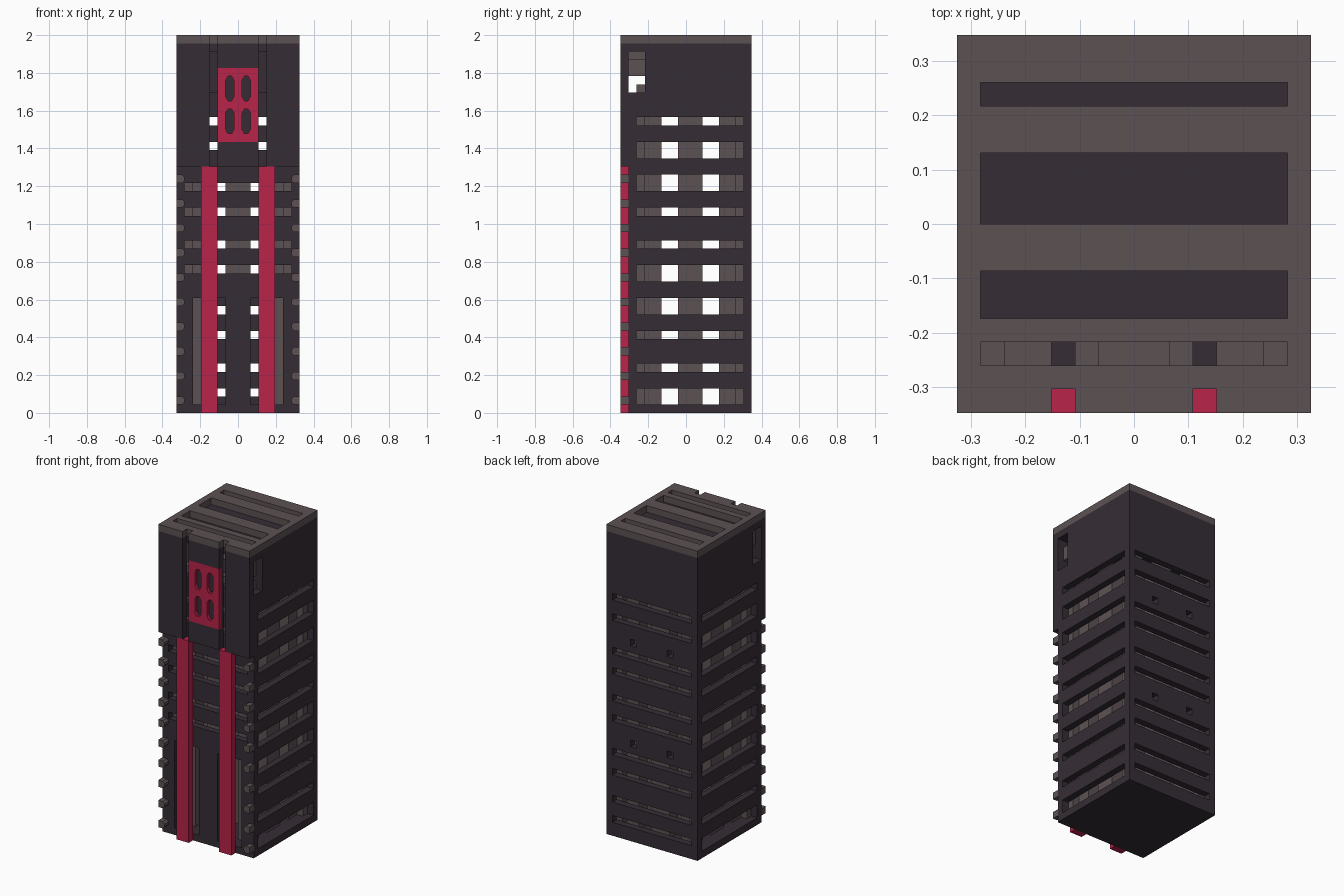
import bpy, bmesh

if "Cube" in bpy.data.objects:
    bpy.data.objects.remove(bpy.data.objects["Cube"], do_unlink=True)

U = 2 / 46  # grid unit: the tower is 15 x 16 x 46 units


def material(name, rgb):
    m = bpy.data.materials.new(name)
    m.use_nodes = True
    m.diffuse_color = (*rgb, 1)
    bsdf = next(n for n in m.node_tree.nodes if n.type == 'BSDF_PRINCIPLED')
    bsdf.inputs["Base Color"].default_value = (*rgb, 1)
    return m


DARK = material("dark plum", (0.036, 0.027, 0.036))
GREY = material("warm grey", (0.108, 0.083, 0.088))
RED = material("crimson", (0.479, 0.0168, 0.0685))


def prism(poly, y0, y1):
    """Outline in x, z swept along y."""
    return [[(x, y0, z) for x, z in poly], [(x, y1, z) for x, z in poly]]


def box(x0, x1, y0, y1, z0, z1):
    return prism([(x0, z0), (x1, z0), (x1, z1), (x0, z1)], y0, y1)


def build(name, solids, mat):
    """One object from a list of prisms given in grid units."""
    bm = bmesh.new()
    for near, far in solids:
        a = [bm.verts.new([c * U for c in p]) for p in near]
        b = [bm.verts.new([c * U for c in p]) for p in far]
        bm.faces.new(a)
        bm.faces.new(b[::-1])
        for i in range(len(a)):
            j = (i + 1) % len(a)
            bm.faces.new((a[j], a[i], b[i], b[j]))
    bmesh.ops.recalc_face_normals(bm, faces=bm.faces)
    me = bpy.data.meshes.new(name)
    bm.to_mesh(me)
    bm.free()
    me.materials.append(mat)
    ob = bpy.data.objects.new(name, me)
    bpy.context.collection.objects.link(ob)
    return ob


def cut(ob, solids):
    """Cut openings out of an object and bake the result."""
    cutter = build(ob.name + "_cutter", solids, ob.data.materials[0])
    cutter.hide_render = True
    mod = ob.modifiers.new("openings", 'BOOLEAN')
    mod.operation = 'DIFFERENCE'
    mod.solver = 'EXACT'
    mod.object = cutter
    bpy.context.view_layer.update()
    deps = bpy.context.evaluated_depsgraph_get()
    me = bpy.data.meshes.new_from_object(ob.evaluated_get(deps))
    ob.modifiers.clear()
    ob.data = me
    bpy.data.objects.remove(cutter, do_unlink=True)


def mirrored(x0, x1, *rest):
    return [box(x0, x1, *rest), box(-x1, -x0, *rest)]


# Slot heights: one unit tall at front and back, some taller at the sides
thin_slots = [35, 32, 27, 24, 20, 17, 12, 9, 5, 2]
side_slots = [(35, 36), (31, 33), (27, 29), (24, 25), (20, 21),
              (16, 18), (12, 14), (9, 10), (5, 6), (1.05, 3)]

# Side walls
for name, x0 in (("left_wall", 6.5), ("right_wall", -7.5)):
    wall = build(name, [box(x0, x0 + 1, -7, 8, 0, 37)], DARK)
    cut(wall, [box(x0 - 1, x0 + 2, -6, 7, a, b) for a, b in side_slots])

# Back wall with slots and two pairs of small square holes
back = build("back_wall", [box(-7.5, 7.5, 7, 8, 0, 37)], DARK)
holes = [box(-6.5, 6.5, 6, 9, z, z + 1) for z in thin_slots]
for z in (14, 29):
    holes += mirrored(2.5, 3.5, 6, 9, z, z + 1)
cut(back, holes)

# Front wall with slots above and two tall openings below
front = build("front_wall", [box(-7.5, 7.5, -7, -6, 0, 37)], DARK)
cut(front, [box(-6.5, 6.5, -8, -5, z, z + 1) for z in thin_slots if z > 14]
    + mirrored(1.5, 5.5, -8, -5, 1, 14))

build("floor", [box(-6.5, 6.5, -6, 7, 0, 1)], DARK)

# Inner columns and corner posts
columns = [box(x0, x1, y0, y1, 1, 37)
           for x0, x1 in ((-5.5, -3.5), (-1.5, 1.5), (3.5, 5.5))
           for y0, y1 in ((-5, -3), (-1, 2), (4, 6))]
build("inner_columns", columns, GREY)
build("corner_posts", mirrored(5.5, 6.5, -6, -5, 1, 37)
      + mirrored(5.5, 6.5, 6, 7, 1, 37), GREY)

# Upper block with a channel running side to side behind the facing
build("upper_block", [box(-7.5, 7.5, -7, 8, 37, 39),
                      box(-7.5, 7.5, -5, 8, 39, 45),
                      box(-7.5, 7.5, -7, -6, 44, 45)]
      + mirrored(6.5, 7.5, -6, -5, 44, 45), DARK)
build("channel_bars", [box(-1.5, 1.5, -7, -5, 41, 44)]
      + mirrored(1.5, 2.5, -7, -5, 41, 43)
      + mirrored(3.5, 5.5, -7, -5, 41, 44)
      + mirrored(5.5, 6.5, -7, -5, 41, 43), GREY)
build("channel_ledge", [box(-2.5, 2.5, -6, -5, 39, 40)]
      + mirrored(3.5, 6.5, -6, -5, 39, 40), GREY)

# Upper front facing, split by two vertical grooves
build("front_facing", mirrored(3.5, 7.5, -8, -7, 30, 45)
      + [box(-2.5, 2.5, -8, -7, 30, 33), box(-2.5, 2.5, -8, -7, 42, 45),
         box(-2.5, 2.5, -7.5, -7, 33, 42)], DARK)


def long_octagon(x0, x1, z0, z1, c, d):
    return [(x0 + c, z0), (x1 - c, z0), (x1, z0 + d), (x1, z1 - d),
            (x1 - c, z1), (x0 + c, z1), (x0, z1 - d), (x0, z0 + d)]


# Red plate with four long windows
plate = build("red_plate", [box(-2.5, 2.5, -8, -7.5, 33, 42)], RED)
cut(plate, [prism(long_octagon(x, x + 1, z, z + 3, 0.28, 0.5), -9, -7)
            for x in (-1.5, 0.5) for z in (34, 38)])

# Red rails on the lower front
build("front_rails", mirrored(2.5, 4.5, -8, -7, 0, 30), RED)

# Rows of knobs up both front corners, chamfered on the inner end
knobs = []
for z in range(1, 30, 3):
    for s in (-1, 1):
        outline = [(7.5, z), (6.8, z), (6.5, z + 0.3), (6.5, z + 0.7),
                   (6.8, z + 1), (7.5, z + 1)]
        knobs.append(prism([(s * x, h) for x, h in outline], -8, -7))
build("corner_knobs", knobs, GREY)

# Cap with four vents and two notches above the grooves
cap = build("roof_cap", [box(-7.5, 7.5, -8, 8, 45, 46)], GREY)
cut(cap, [box(-6.5, 6.5, y0, y1, 44, 47)
          for y0, y1 in ((-6, -5), (-4, -2), (0, 3), (5, 6))]
    + mirrored(2.5, 3.5, -9, -7, 44, 47))
